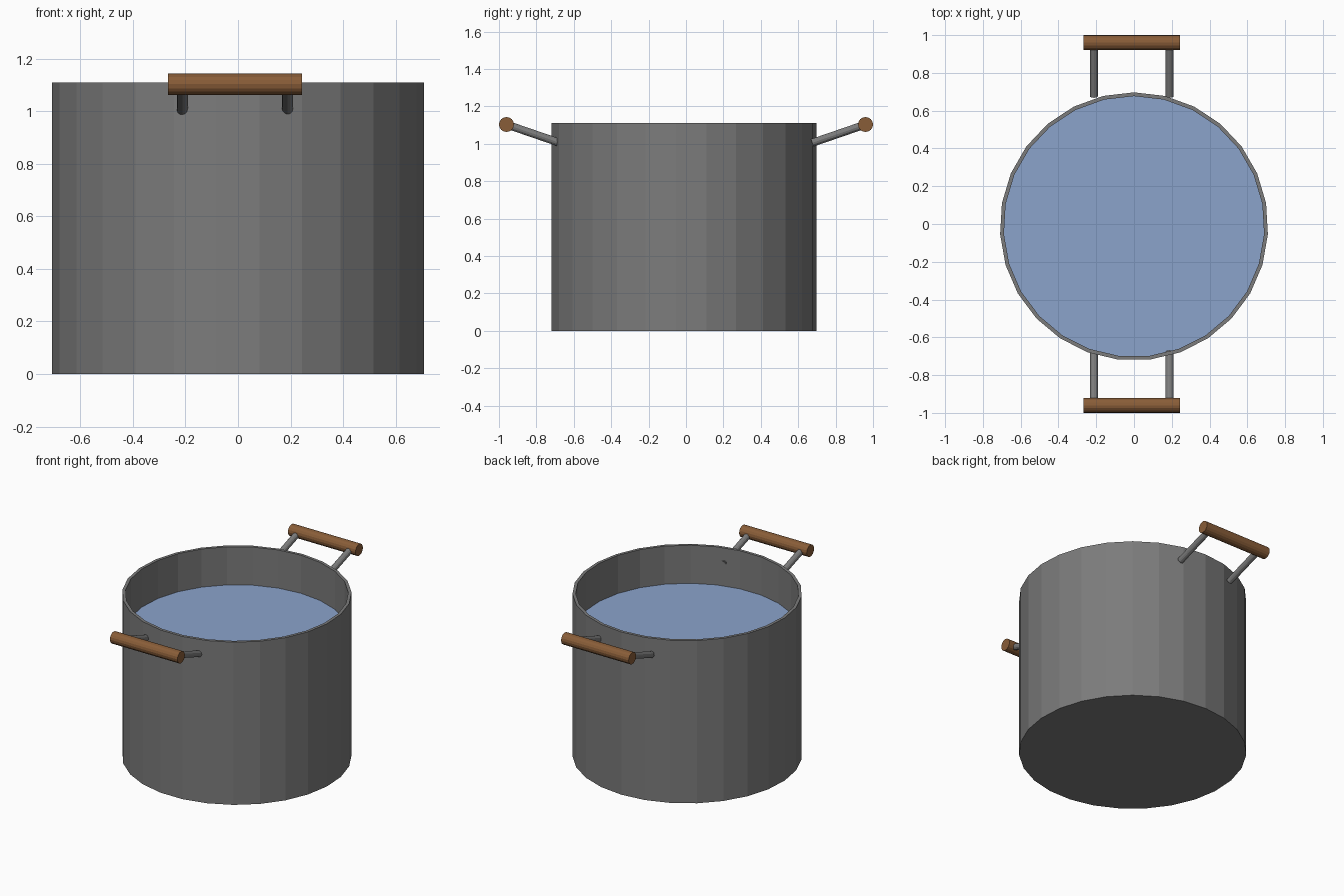
import bpy, bmesh
from math import pi, sin, cos
from mathutils import Vector

if "Cube" in bpy.data.objects:
    bpy.data.objects.remove(bpy.data.objects["Cube"])

SIDES = 27
POT_Y = -0.013
R_OUT, R_IN = 0.71, 0.69
HEIGHT, FLOOR, WATER_Z = 1.11, 0.02, 0.85


def material(name, rgb):
    m = bpy.data.materials.new(name)
    m.diffuse_color = (*rgb, 1)
    m.use_nodes = True
    m.node_tree.nodes["Principled BSDF"].inputs["Base Color"].default_value = m.diffuse_color
    return m


steel = material("steel", (0.2, 0.2, 0.2))
wood = material("wood", (0.25, 0.11, 0.04))
blue = material("water_blue", (0.26, 0.37, 0.6))


def finish(name, bm, mat):
    bmesh.ops.recalc_face_normals(bm, faces=bm.faces)
    me = bpy.data.meshes.new(name)
    bm.to_mesh(me)
    bm.free()
    me.materials.append(mat)
    ob = bpy.data.objects.new(name, me)
    bpy.context.collection.objects.link(ob)
    return ob


def ring(bm, r, z):
    # polygon ring with one corner pointing to the back
    return [bm.verts.new((r * sin(2 * pi * i / SIDES),
                          POT_Y + r * cos(2 * pi * i / SIDES), z))
            for i in range(SIDES)]


def rod(name, a, b, r, sides, mat):
    a, b = Vector(a), Vector(b)
    bm = bmesh.new()
    bmesh.ops.create_cone(bm, cap_ends=True, segments=sides,
                          radius1=r, radius2=r, depth=(b - a).length)
    turn = (b - a).to_track_quat('Z', 'Y').to_matrix().to_4x4()
    bm.transform(turn)
    bmesh.ops.translate(bm, verts=bm.verts, vec=(a + b) / 2)
    return finish(name, bm, mat)


# Pot: hollow faceted wall with a thin floor
bm = bmesh.new()
rings = [ring(bm, r, z) for r, z in
         ((R_OUT, 0), (R_OUT, HEIGHT), (R_IN, HEIGHT), (R_IN, FLOOR))]
for lo, hi in zip(rings, rings[1:]):
    for i in range(SIDES):
        j = (i + 1) % SIDES
        bm.faces.new((lo[i], lo[j], hi[j], hi[i]))
bm.faces.new(rings[0])
bm.faces.new(rings[-1])
finish("pot", bm, steel)

# Water surface
bm = bmesh.new()
bm.faces.new(reversed(ring(bm, R_IN, WATER_Z)))
finish("water", bm, blue)

# Handles: a wooden grip on two sloping struts, front and back
CX = -0.012
for side, s in (("front", -1), ("back", 1)):
    rod(f"{side}_grip", (CX - 0.255, s * 0.96, 1.103),
        (CX + 0.255, s * 0.96, 1.103), 0.04, 16, wood)
    for label, dx in (("left", -0.2), ("right", 0.2)):
        rod(f"{side}_{label}_strut", (CX + dx, s * 0.675, 1.005),
            (CX + dx, s * 0.96, 1.103), 0.021, 12, steel)
